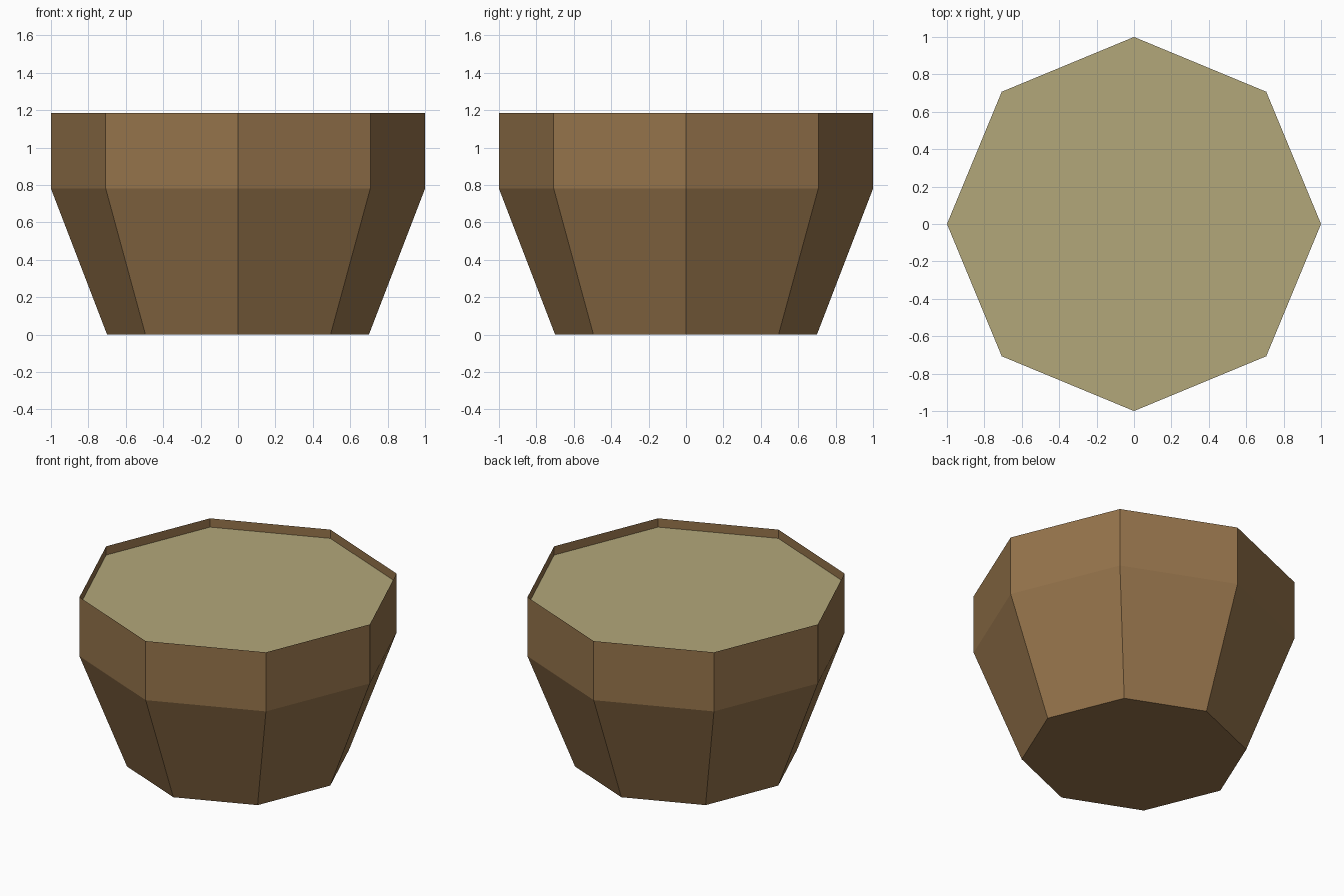
import bpy
import bmesh
from math import cos, sin, tau

SIDES = 8

cube = bpy.data.objects.get("Cube")
if cube:
    bpy.data.objects.remove(cube, do_unlink=True)


def make_material(name, color):
    mat = bpy.data.materials.new(name)
    mat.use_nodes = True
    mat.diffuse_color = (*color, 1)
    mat.node_tree.nodes["Principled BSDF"].inputs["Base Color"].default_value = (*color, 1)
    return mat


def octagon_shell(name, rings, material, cap_bottom=False, cap_top=False):
    """Join stacked octagons, given as (radius, height), into one surface."""
    bm = bmesh.new()
    loops = [[bm.verts.new((r * cos(tau * i / SIDES), r * sin(tau * i / SIDES), z))
              for i in range(SIDES)] for r, z in rings]
    for low, high in zip(loops, loops[1:]):
        for i in range(SIDES):
            j = (i + 1) % SIDES
            bm.faces.new((low[i], low[j], high[j], high[i]))
    if cap_bottom:
        bm.faces.new(loops[0][::-1])
    if cap_top:
        bm.faces.new(loops[-1])
    mesh = bpy.data.meshes.new(name)
    bm.to_mesh(mesh)
    bm.free()
    mesh.materials.append(material)
    obj = bpy.data.objects.new(name, mesh)
    bpy.context.collection.objects.link(obj)
    return obj


brown = make_material("brown wood", (0.30, 0.173, 0.07))
tan = make_material("pale olive", (0.45, 0.39, 0.194))

# Tapered bowl with an upright, paper-thin rim
octagon_shell("bowl", [(0.70, 0), (1, 0.78), (1, 1.185)], brown, cap_bottom=True)

# Flat contents sitting just below the rim
octagon_shell("filling", [(1, 1.125)], tan, cap_top=True)
